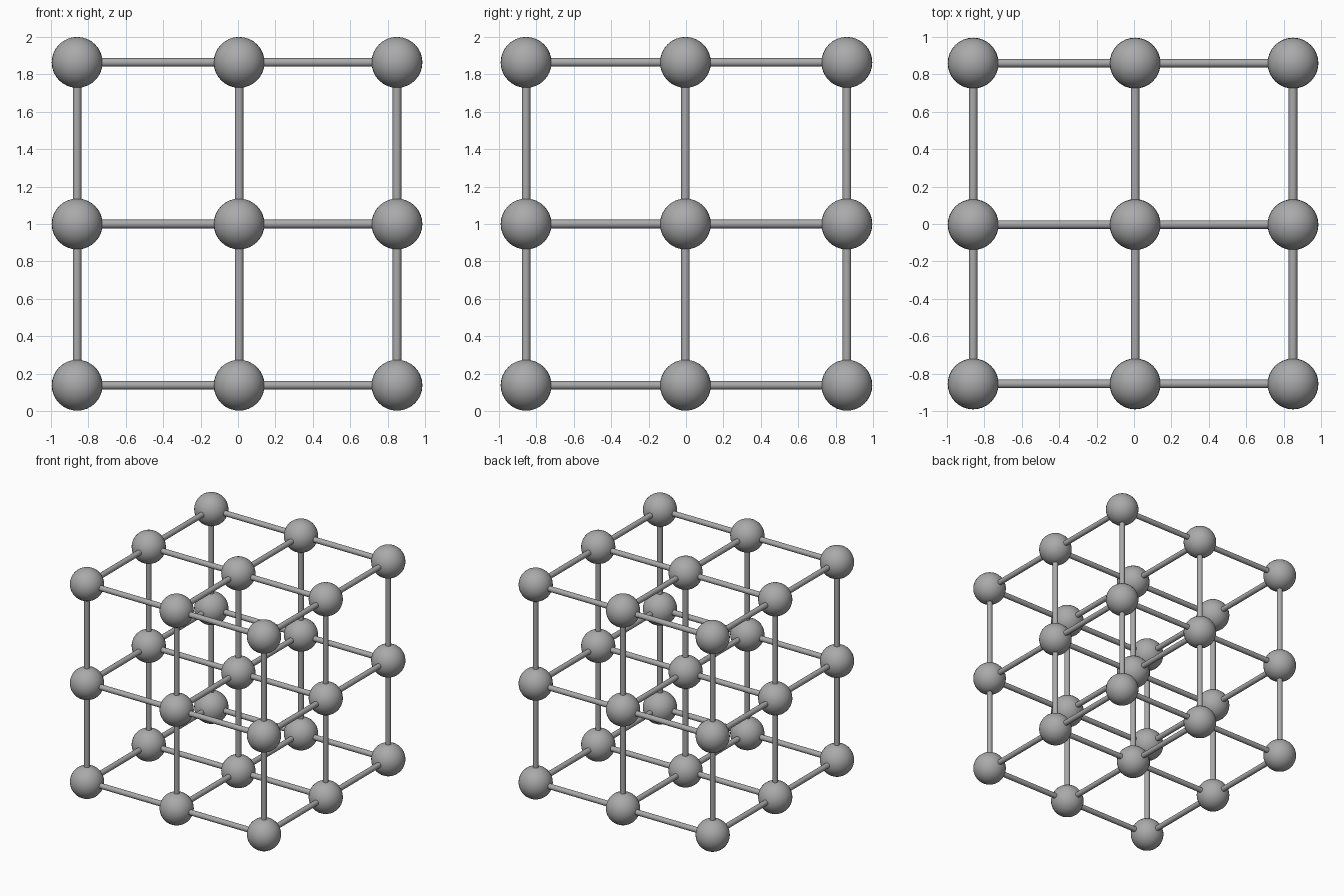
import bpy
from mathutils import Vector

if "Cube" in bpy.data.objects:
    bpy.data.objects.remove(bpy.data.objects["Cube"], do_unlink=True)

GREY = (0.4, 0.4, 0.4, 1)
BALL_R, ROD_R = 0.136, 0.023
XS = (-0.86, 0.006, 0.85)
YS = (-0.855, -0.003, 0.86)
ZS = (0.138, 1.0, 1.864)

mat = bpy.data.materials.new("mid grey")
mat.use_nodes = True
mat.diffuse_color = GREY
mat.node_tree.nodes["Principled BSDF"].inputs["Base Color"].default_value = GREY


def finish(name):
    obj = bpy.context.object
    obj.name = name
    obj.data.materials.append(mat)
    bpy.ops.object.shade_smooth_by_angle()
    return obj


def ball(i, j, k):
    bpy.ops.mesh.primitive_uv_sphere_add(
        segments=32, ring_count=16, radius=BALL_R, location=(XS[i], YS[j], ZS[k]))
    finish(f"ball_{i}{j}{k}")


def rod(name, start, end):
    start, end = Vector(start), Vector(end)
    axis = end - start
    bpy.ops.mesh.primitive_cylinder_add(
        vertices=24, radius=ROD_R, depth=axis.length, location=(start + end) / 2)
    obj = finish(name)
    obj.rotation_euler = axis.to_track_quat("Z", "Y").to_euler()


# Balls at every lattice node
for i in range(3):
    for j in range(3):
        for k in range(3):
            ball(i, j, k)

# Straight rods through each row of balls, along all three axes
for a in range(3):
    for b in range(3):
        rod(f"rod_x_{a}{b}", (XS[0], YS[a], ZS[b]), (XS[2], YS[a], ZS[b]))
        rod(f"rod_y_{a}{b}", (XS[a], YS[0], ZS[b]), (XS[a], YS[2], ZS[b]))
        rod(f"rod_z_{a}{b}", (XS[a], YS[b], ZS[0]), (XS[a], YS[b], ZS[2]))
